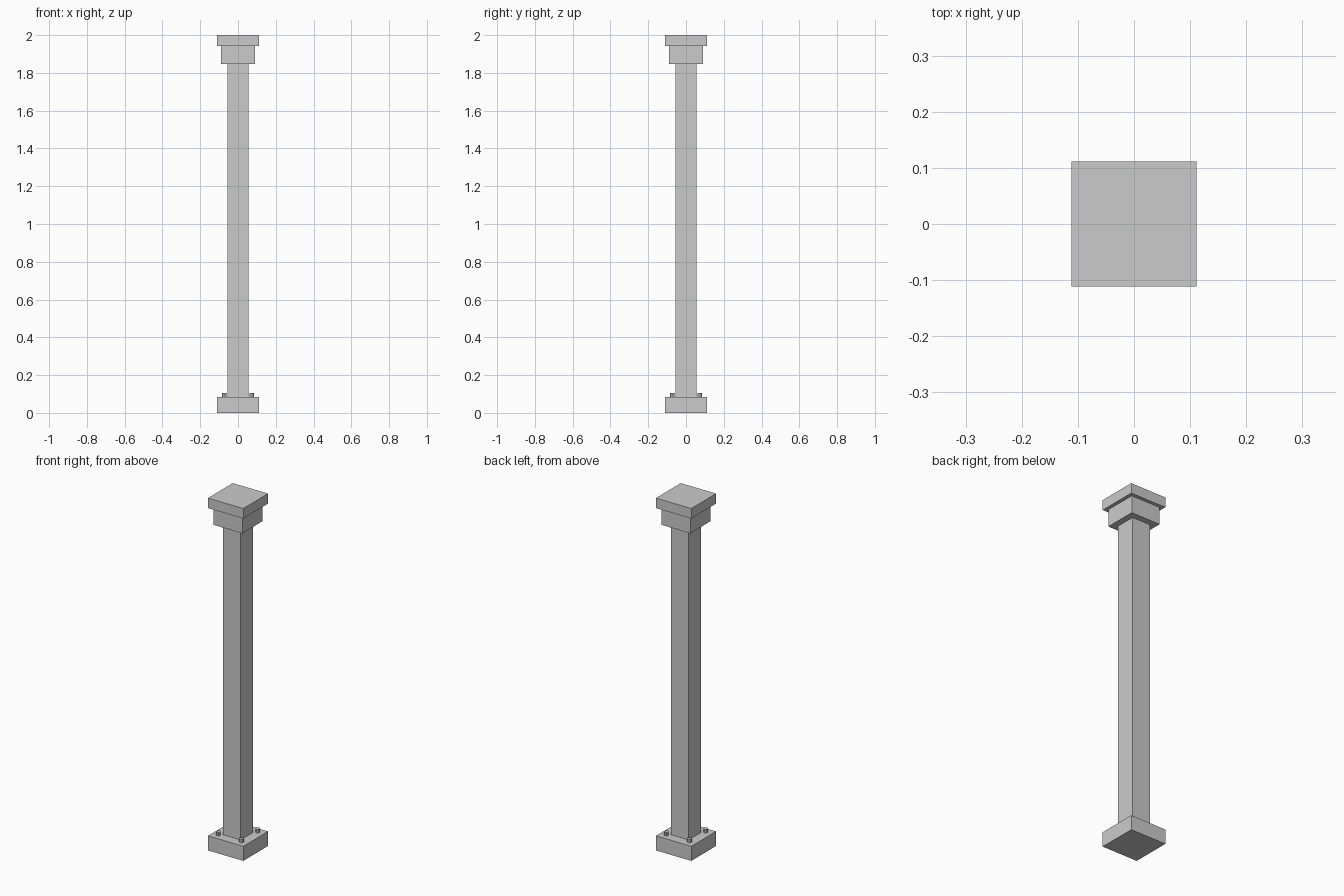
import bpy

if "Cube" in bpy.data.objects:
    bpy.data.objects.remove(bpy.data.objects["Cube"])


def box(name, half, z0, z1):
    bpy.ops.mesh.primitive_cube_add(size=1, location=(0, 0, (z0 + z1) / 2))
    o = bpy.context.object
    o.name = name
    o.scale = (half * 2, half * 2, z1 - z0)
    bpy.ops.object.transform_apply(location=False, rotation=False, scale=True)
    return o


# Square post stack: base, shaft, stepped capital
box("base_plinth", 0.111, 0.0, 0.083)
box("shaft", 0.056, 0.083, 1.846)
box("capital_lower", 0.091, 1.846, 1.943)
box("capital_top", 0.111, 1.943, 2.0)

# Anchor bolts at the four corners of the base
for sx in (-1, 1):
    for sy in (-1, 1):
        bpy.ops.mesh.primitive_cylinder_add(
            vertices=8, radius=0.012, depth=0.022,
            location=(sx * 0.073, sy * 0.073, 0.093))
        side = ("left" if sx < 0 else "right")
        bpy.context.object.name = ("front_" if sy < 0 else "back_") + side + "_bolt"
